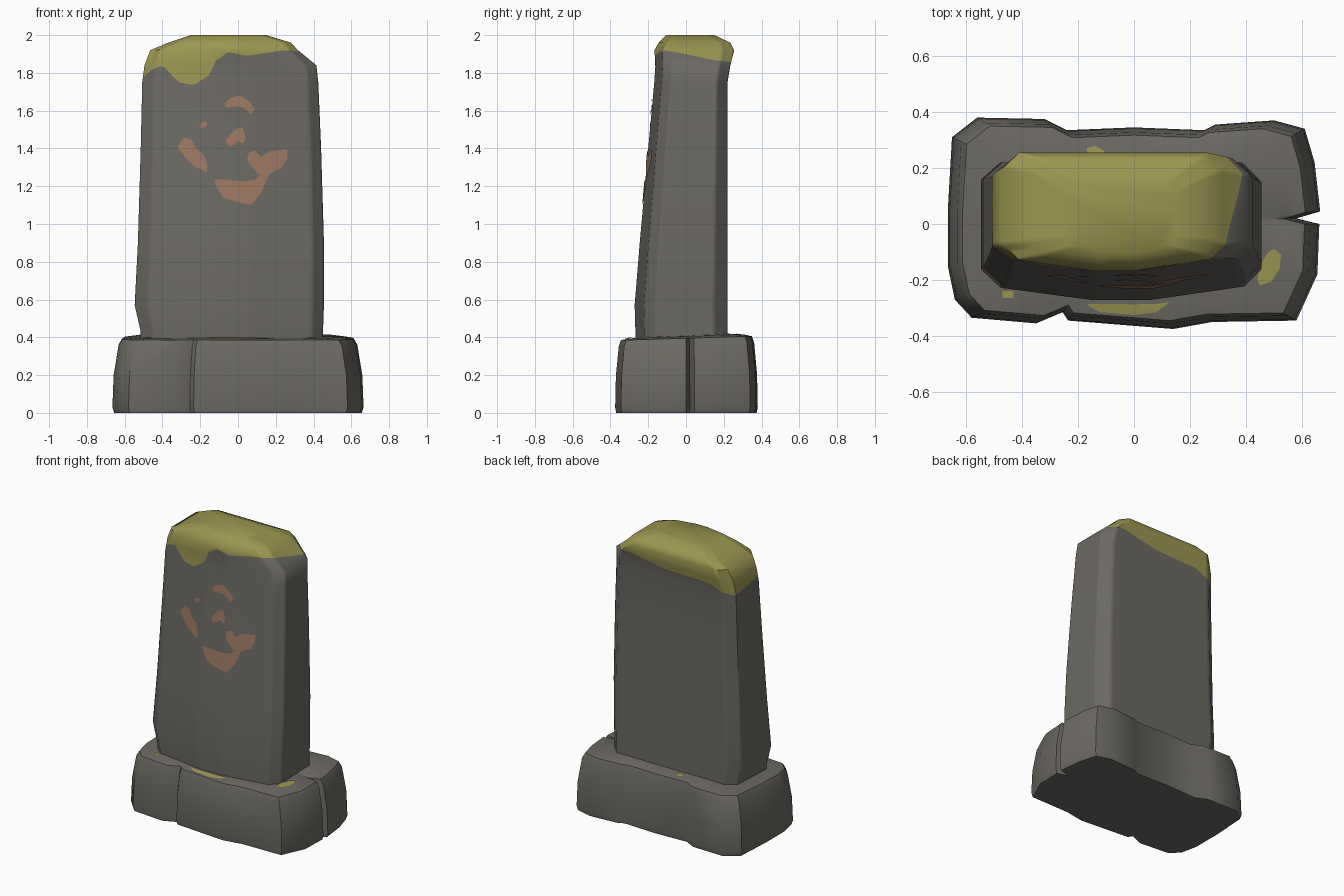
import bpy, bmesh, math
from mathutils import Vector
from mathutils.bvhtree import BVHTree

if "Cube" in bpy.data.objects:
    bpy.data.objects.remove(bpy.data.objects["Cube"])


def material(name, color):
    m = bpy.data.materials.new(name)
    m.diffuse_color = (*color, 1)
    m.use_nodes = True
    m.node_tree.nodes["Principled BSDF"].inputs["Base Color"].default_value = m.diffuse_color
    return m


STONE = material("grey stone", (0.150, 0.142, 0.124))
MOSS = material("green moss", (0.33, 0.305, 0.083))
PAINT = material("faded orange paint", (0.34, 0.188, 0.12))


def finish(bm, name, mats, angle=40):
    mesh = bpy.data.meshes.new(name)
    bm.to_mesh(mesh)
    ob = bpy.data.objects.new(name, mesh)
    bpy.context.collection.objects.link(ob)
    for m in mats:
        mesh.materials.append(m)
    bpy.ops.object.select_all(action='DESELECT')
    ob.select_set(True)
    bpy.context.view_layer.objects.active = ob
    bpy.ops.object.shade_smooth_by_angle(angle=math.radians(angle))
    return ob


def interp(table, t):
    """Piecewise linear lookup; each row is (key, values...)."""
    if t <= table[0][0]:
        return table[0][1:]
    for a, b in zip(table, table[1:]):
        if t <= b[0]:
            k = (t - a[0]) / (b[0] - a[0])
            return tuple(p + (q - p) * k for p, q in zip(a[1:], b[1:]))
    return table[-1][1:]


def loft(bm, rows, mats):
    """Join closed rows of points with quads; mats gives an index per band."""
    rings = [[bm.verts.new(p) for p in r] for r in rows]
    n = len(rows[0])
    for r0, r1, m in zip(rings, rings[1:], mats):
        for i in range(n):
            j = (i + 1) % n
            bm.faces.new((r0[i], r0[j], r1[j], r1[i])).material_index = m
    bm.faces.new(rings[0][::-1]).material_index = mats[0]
    bm.faces.new(rings[-1]).material_index = mats[-1]
    bmesh.ops.remove_doubles(bm, verts=bm.verts[:], dist=0.0005)


# Base: one ring of rough blocks with notches between them
outline = [(-.58, -.335), (-.35, -.355), (-.255, -.315), (-.235, -.345), (.14, -.375), (.28, -.35),
           (.58, -.345), (.655, -.18), (.662, 0), (.58, .02), (.665, .045), (.645, .22),
           (.61, .34), (.50, .37), (.29, .355), (.25, .335), (0, .345), (-.24, .335),
           (-.32, .375), (-.56, .38), (-.65, .31), (-.665, .05), (-.665, -.15), (-.64, -.27)]
levels = [(0, .985), (.03, 1), (.2, .99), (.36, .95), (.395, .92), (.405, .80), (.41, .5)]
bm = bmesh.new()
loft(bm, [[(x * s, y * s, z * (1 + .07 * y)) for x, y in outline] for z, s in levels],
     [0] * (len(levels) - 1))
base_tree = BVHTree.FromBMesh(bm)
finish(bm, "stone_base", [STONE])

# Upright slab: cross-section limits by height (z, x0, x1, y0, y1)
section = [(.36, -.515, .45, -.265, .22), (.43, -.515, .45, -.268, .22), (.57, -.547, .455, -.272, .22),
           (.9, -.53, .455, -.245, .22), (1.4, -.515, .44, -.2, .22), (1.75, -.507, .425, -.168, .22),
           (1.84, -.495, .415, -.162, .235), (1.92, -.465, .318, -.167, .255),
           (1.96, -.37, .28, -.145, .235), (2.0, -.25, .15, -.105, .15)]
corners = [(-.86, -.82), (-.2, -1), (.2, -1), (.88, -.8), (1, -.55), (1, .7),
           (.86, 1), (-.86, 1), (-1, .75), (-1, -.55)]
columns = []
for a, b in zip(corners, corners[1:] + corners[:1]):
    n = max(2, round(math.dist(a, b) / .05))
    columns += [(a[0] + (b[0] - a[0]) * i / n, a[1] + (b[1] - a[1]) * i / n) for i in range(n)]


def slab_point(c, z):
    x0, x1, y0, y1 = interp(section, z)
    return ((x0 + x1) / 2 + c[0] * (x1 - x0) / 2, (y0 + y1) / 2 + c[1] * (y1 - y0) / 2, z)


# Lower edge of the moss along front and back
moss_front = [(-.5, 1.78), (-.46, 1.82), (-.40, 1.84), (-.36, 1.80), (-.31, 1.75), (-.23, 1.735),
              (-.15, 1.79), (-.12, 1.86), (-.02, 1.91), (.08, 1.89), (.2, 1.905), (.32, 1.92)]
moss_back = [(-.48, 1.74), (-.33, 1.80), (0, 1.81), (.3, 1.86)]


def moss_edge(c):
    x, t = c[0] * .46 - .04, (c[1] + 1) / 2
    t = t * t * (3 - 2 * t)
    return interp(moss_front, x)[0] * (1 - t) + interp(moss_back, x)[0] * t


heights = [s[0] for s in section]
below = [[slab_point(c, min(z, moss_edge(c))) for c in columns] for z in heights]
above = [[slab_point(c, max(z, moss_edge(c))) for c in columns] for z in heights if z > 1.7]
bm = bmesh.new()
loft(bm, below + above, [0] * (len(below) - 1) + [1] * len(above))
slab_tree = BVHTree.FromBMesh(bm)
finish(bm, "upright_slab", [STONE, MOSS], 50)


def patches(name, strips, tree, mat, place, ray):
    """Thin plates laid on a surface; each strip lists edge pairs (u, v, u, v)."""
    bm = bmesh.new()
    for strip in strips:
        prev = None
        for u0, v0, u1, v1 in strip:
            pair = []
            for k in (0, .5, 1):
                hit, nrm, _, _ = tree.ray_cast(place(u0 + (u1 - u0) * k, v0 + (v1 - v0) * k), ray)
                pair.append(bm.verts.new(hit - ray * .005))
            if prev:
                for i in (0, 1):
                    f = bm.faces.new((prev[i], prev[i + 1], pair[i + 1], pair[i]))
                    f.normal_update()
                    if f.normal.dot(ray) > 0:
                        f.normal_flip()
            prev = pair
    finish(bm, name, [mat])


# Faded painted marks on the front of the slab
marks = [
    [(-.07, 1.64, -.06, 1.615), (-.04, 1.668, -.02, 1.622), (.01, 1.68, .02, 1.62),
     (.06, 1.65, .05, 1.60), (.09, 1.61, .07, 1.58)],
    [(-.205, 1.525, -.20, 1.51), (-.185, 1.545, -.185, 1.508), (-.165, 1.54, -.165, 1.52)],
    [(-.065, 1.44, -.05, 1.41), (-.045, 1.47, -.025, 1.42), (-.01, 1.505, 0, 1.44),
     (.025, 1.51, .025, 1.425), (.04, 1.46, .037, 1.44)],
    [(-.29, 1.455, -.32, 1.41), (-.25, 1.45, -.30, 1.38), (-.22, 1.40, -.26, 1.33),
     (-.18, 1.365, -.22, 1.30), (-.165, 1.32, -.165, 1.275)],
    [(-.125, 1.235, -.115, 1.20), (-.06, 1.235, -.08, 1.14), (.02, 1.225, 0, 1.115),
     (.09, 1.235, .07, 1.10), (.12, 1.26, .12, 1.16), (.165, 1.27, .155, 1.24)],
    [(-.05, 1.36, -.05, 1.34), (-.03, 1.38, -.03, 1.32), (.03, 1.39, .03, 1.29),
     (.09, 1.355, .11, 1.262), (.17, 1.385, .165, 1.265), (.25, 1.395, .235, 1.30),
     (.262, 1.39, .258, 1.345)],
]
# the last mark hooks to the right of centre
marks[-1] = [(u0 if u0 > .1 else .05 + (u0 + .05) * .5, v0, u1 if u1 > .1 else .05 + (u1 + .05) * .45, v1)
             for u0, v0, u1, v1 in marks[-1]]
patches("painted_marks", marks, slab_tree, PAINT,
        lambda u, v: Vector((u, -2, v)), Vector((0, 1, 0)))

# Small moss spots on top of the base
spots = [
    [(-.17, -.285, -.16, -.295), (-.12, -.285, -.12, -.315), (0, -.287, 0, -.325),
     (.08, -.285, .08, -.315), (.125, -.28, .115, -.29)],
    [(.44, -.20, .45, -.22), (.45, -.15, .49, -.205), (.475, -.105, .52, -.16),
     (.50, -.088, .525, -.11)],
    [(-.17, .27, -.165, .25), (-.14, .28, -.14, .245), (-.105, .26, -.11, .25)],
    [(-.47, -.24, -.47, -.265), (-.43, -.24, -.43, -.265)],
]
patches("base_moss_spots", spots, base_tree, MOSS,
        lambda u, v: Vector((u, v, 2)), Vector((0, 0, -1)))
